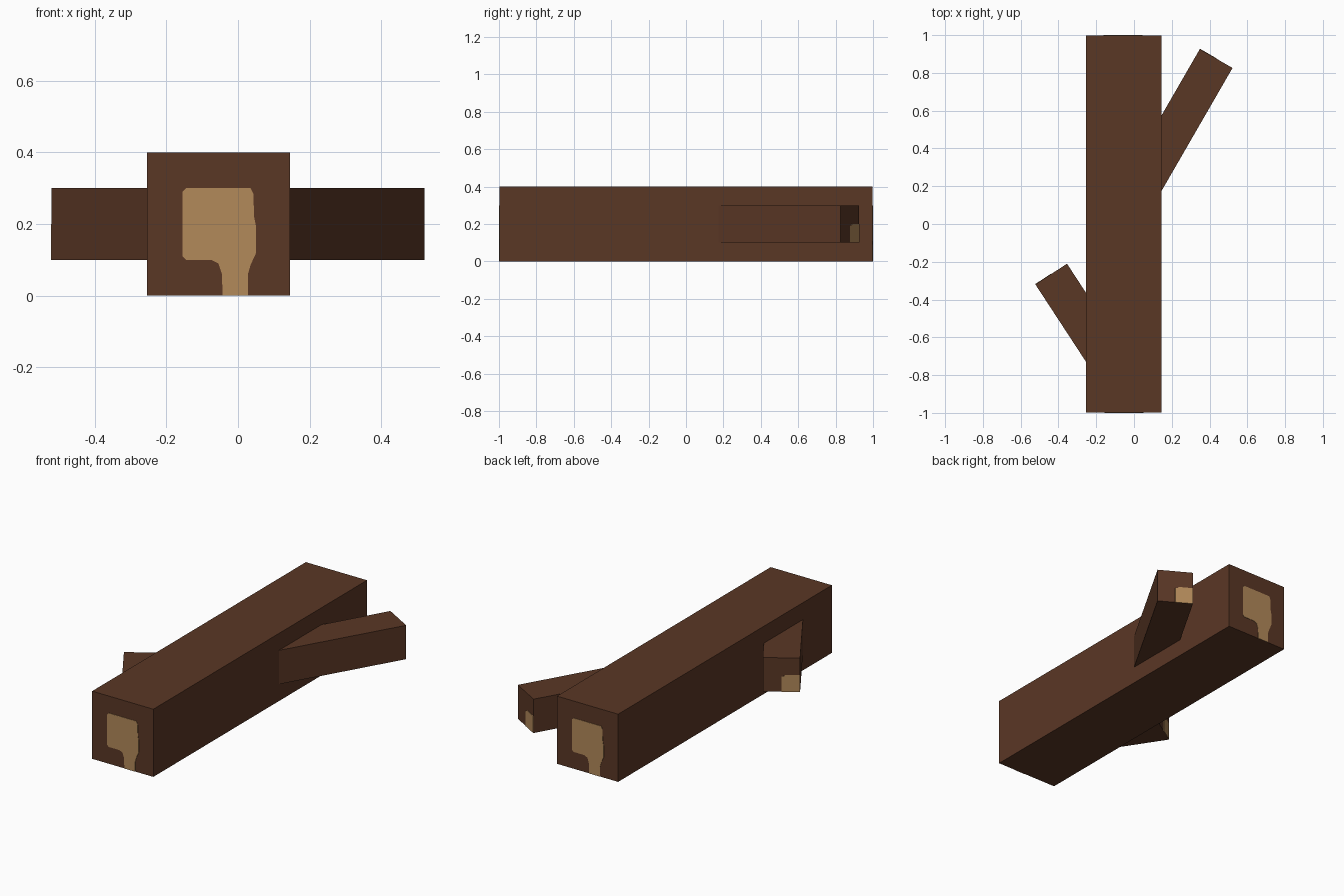
import bpy, bmesh
from math import radians, sin, cos
from mathutils import Matrix, Vector

cube = bpy.data.objects.get("Cube")
if cube:
    bpy.data.objects.remove(cube)


def material(name, rgb):
    mat = bpy.data.materials.new(name)
    mat.use_nodes = True
    mat.diffuse_color = (*rgb, 1)
    mat.node_tree.nodes["Principled BSDF"].inputs["Base Color"].default_value = (*rgb, 1)
    return mat


BARK = material("dark bark", (0.102, 0.038, 0.0185))
WOOD = material("pale cut wood", (0.445, 0.251, 0.102))
PLATE = 0.002


def end_frame(x, y, z, angle):
    """Frame on a cut end: X to the viewer's right, Y up, Z outward.
    The angle turns the outward direction from +y towards +x."""
    out = Vector((sin(radians(angle)), cos(radians(angle)), 0))
    up = Vector((0, 0, 1))
    frame = Matrix((up.cross(out), up, out)).transposed().to_4x4()
    return Matrix.Translation((x, y, z)) @ frame


def prism(name, profile, near, far, frame, mat):
    """Extrude a flat profile along the frame's Z axis."""
    bm = bmesh.new()
    face = bm.faces.new([bm.verts.new((u, v, near)) for u, v in profile])
    ext = bmesh.ops.extrude_face_region(bm, geom=[face])
    moved = [g for g in ext["geom"] if isinstance(g, bmesh.types.BMVert)]
    bmesh.ops.translate(bm, verts=moved, vec=(0, 0, far - near))
    bm.transform(frame)
    bmesh.ops.recalc_face_normals(bm, faces=bm.faces)
    mesh = bpy.data.meshes.new(name)
    bm.to_mesh(mesh)
    bm.free()
    mesh.materials.append(mat)
    obj = bpy.data.objects.new(name, mesh)
    bpy.context.collection.objects.link(obj)


def square(size):
    h = size / 2
    return [(-h, 0), (h, 0), (h, size), (-h, size)]


# Bare wood with a drip on the trunk ends, and a corner patch on the branch ends
drip = [(-0.1, 0.29), (-0.09, 0.3), (0.09, 0.3), (0.098, 0.285), (0.1, 0.22),
        (0.106, 0.19), (0.106, 0.12), (0.09, 0.085), (0.083, 0.06), (0.083, 0),
        (0.012, 0), (0.01, 0.06), (0, 0.09), (-0.02, 0.1), (-0.09, 0.1), (-0.1, 0.11)]
corner = [(0, 0), (0.1, 0), (0.1, 0.1), (0.02, 0.1), (0.015, 0.092), (0, 0.09)]

# Trunk
TRUNK_X = -0.055
END = 1 - PLATE
back = end_frame(TRUNK_X, END, 0, 0)
front = end_frame(TRUNK_X, -END, 0, 180)
prism("trunk", square(0.4), -2 * END, 0, back, BARK)
for side, frame in (("front", front), ("back", back)):
    prism(side + "_cut_wood", drip, 0, PLATE, frame, WOOD)

# Branches, with their inner ends buried in the trunk
for side, x, y, angle, length in (("left", 0.435, 0.876, 30, 0.8),
                                  ("right", -0.4385, -0.265, -33.2, 0.6)):
    frame = end_frame(x, y, 0.1, angle)
    prism(side + "_branch", square(0.2), -length, 0, frame, BARK)
    prism(side + "_branch_cut_wood", corner, 0, PLATE, frame, WOOD)
